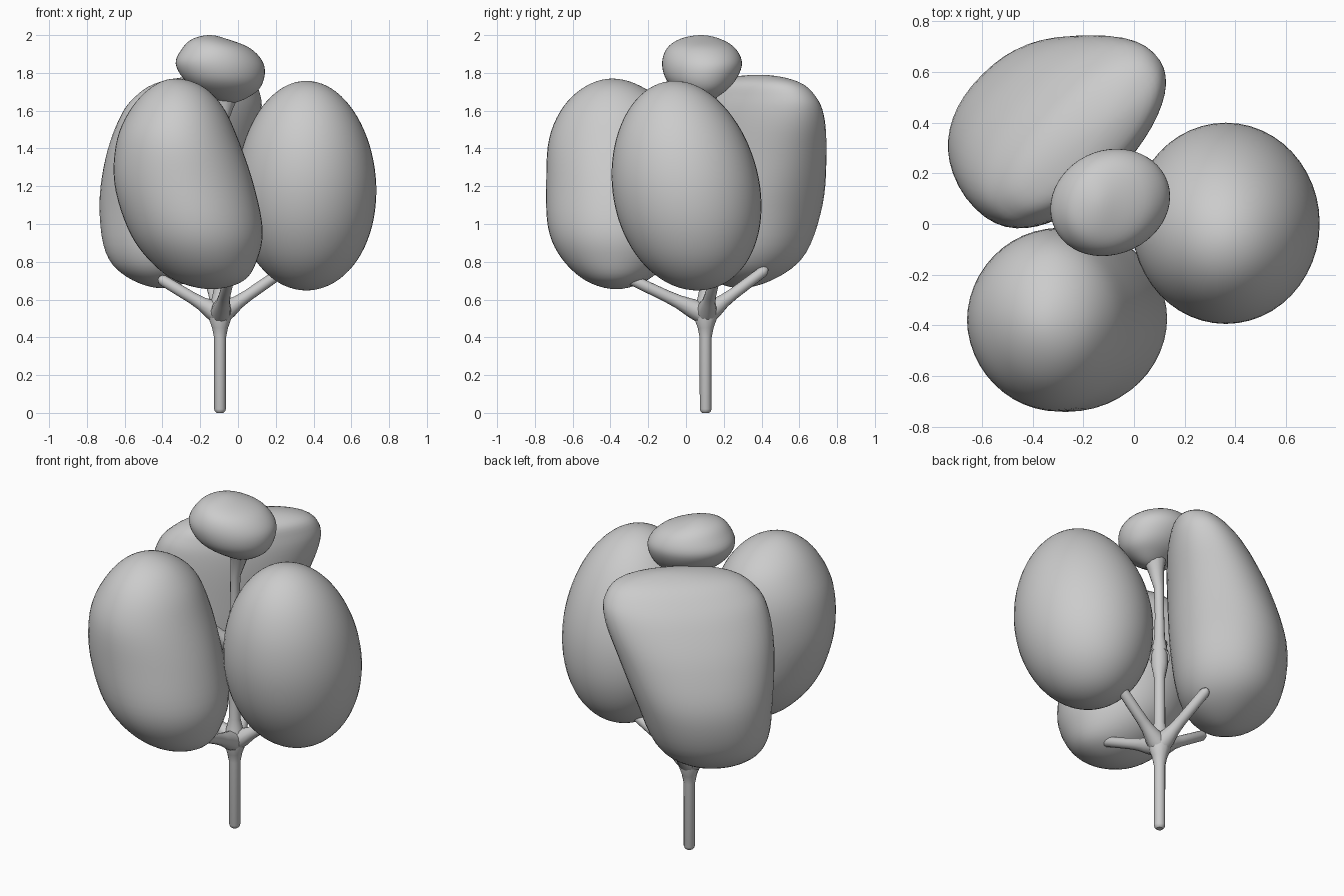
import bpy, bmesh
from math import sin, cos, pi, radians

if "Cube" in bpy.data.objects:
    bpy.data.objects.remove(bpy.data.objects["Cube"])


def spow(v, e):
    return abs(v) ** e * (1 if v >= 0 else -1)


def smooth(p0, p1, p2, p3, t):
    return [0.5 * (2 * b + (c - a) * t + (2 * a - 5 * b + 4 * c - d) * t * t
                   + (3 * b - a - 3 * c + d) * t ** 3)
            for a, b, c, d in zip(p0, p1, p2, p3)]


def foliage(name, sections, turn=0.0, power=2.0, skew=0.0, steps=5, sides=48):
    """Rounded lump lofted through (z, u_low, u_high, v_low, v_high)."""
    def flip(s):
        return (s[0], s[2], s[1], s[4], s[3])
    pts = [flip(sections[1])] + list(sections) + [flip(sections[-2])]
    rows = []
    for i in range(1, len(pts) - 2):
        for k in range(steps):
            rows.append(smooth(*pts[i - 1:i + 3], k / steps))
    rows.append(sections[-1])
    bm = bmesh.new()
    ca, sa = cos(turn), sin(turn)

    def vert(u, v, z):
        return bm.verts.new((u * ca - v * sa, u * sa + v * ca, z))

    bottom = vert(rows[0][1], rows[0][3], rows[0][0])
    top = vert(rows[-1][1], rows[-1][3], rows[-1][0])
    rings = []
    for z, u0, u1, v0, v1 in rows[1:-1]:
        ring = []
        for j in range(sides):
            a = 2 * pi * j / sides
            du = (u1 - u0) / 2 * spow(cos(a), 2 / power)
            dv = (v1 - v0) / 2 * spow(sin(a), 2 / power) + skew * du
            ring.append(vert((u0 + u1) / 2 + du, (v0 + v1) / 2 + dv, z))
        rings.append(ring)
    for j in range(sides):
        n = (j + 1) % sides
        bm.faces.new((bottom, rings[0][n], rings[0][j]))
        bm.faces.new((top, rings[-1][j], rings[-1][n]))
        for a, b in zip(rings, rings[1:]):
            bm.faces.new((a[j], a[n], b[n], b[j]))
    bmesh.ops.recalc_face_normals(bm, faces=bm.faces)
    me = bpy.data.meshes.new(name)
    bm.to_mesh(me)
    bm.free()
    me.shade_smooth()
    ob = bpy.data.objects.new(name, me)
    bpy.context.collection.objects.link(ob)
    return ob


def egg(cx, cy, cz, rx, ry, rz, lean_y=0, taper=0, n=8):
    """Sections of a leaning egg, narrower at the top with taper."""
    out = []
    for i in range(n + 1):
        a = pi * i / n
        w = -cos(a)
        f = sin(a) * (1 - taper * w) if 0 < i < n else 0
        y = cy + lean_y * w
        out.append((cz + rz * w, cx - rx * f, cx + rx * f, y - ry * f, y + ry * f))
    return out


def limb(name, points):
    """Round tube through (x, y, z, radius)."""
    cu = bpy.data.curves.new(name, 'CURVE')
    cu.dimensions = '3D'
    cu.bevel_depth = 1.0
    cu.bevel_resolution = 4
    cu.use_fill_caps = True
    sp = cu.splines.new('POLY')
    sp.points.add(len(points) - 1)
    for p, (x, y, z, r) in zip(sp.points, points):
        p.co = (x, y, z, 1)
        p.radius = r
    sp.use_smooth = True
    ob = bpy.data.objects.new(name, cu)
    bpy.context.collection.objects.link(ob)
    return ob


# Crown lumps
foliage("foliage_right", egg(0.362, 0, 1.203, 0.37, 0.392, 0.555, -0.06, 0.05))
foliage("foliage_front", [
    (0.655, -0.14, -0.14, -0.37, -0.37),
    (0.70, -0.33, 0.03, -0.53, -0.21),
    (0.82, -0.48, 0.105, -0.66, -0.08),
    (0.98, -0.585, 0.13, -0.73, -0.02),
    (1.22, -0.655, 0.08, -0.74, -0.015),
    (1.45, -0.64, 0.0, -0.725, -0.03),
    (1.62, -0.56, -0.08, -0.65, -0.10),
    (1.73, -0.45, -0.19, -0.53, -0.24),
    (1.77, -0.33, -0.33, -0.39, -0.39)], power=1.95)
foliage("foliage_back", [
    (0.66, -0.08, -0.08, 0.49, 0.49),
    (0.72, -0.27, 0.13, 0.33, 0.66),
    (0.85, -0.36, 0.27, 0.24, 0.79),
    (1.10, -0.385, 0.37, 0.20, 0.84),
    (1.35, -0.40, 0.46, 0.19, 0.78),
    (1.55, -0.38, 0.525, 0.19, 0.685),
    (1.67, -0.32, 0.52, 0.205, 0.60),
    (1.755, -0.17, 0.43, 0.24, 0.50),
    (1.79, 0.19, 0.19, 0.36, 0.36)], turn=radians(45), power=2.2)
foliage("foliage_top", [
    (1.64, -0.04, -0.04, 0.09, 0.09),
    (1.69, -0.18, 0.085, -0.02, 0.19),
    (1.76, -0.28, 0.135, -0.10, 0.26),
    (1.85, -0.33, 0.135, -0.125, 0.295),
    (1.93, -0.295, 0.065, -0.10, 0.26),
    (1.98, -0.24, -0.06, -0.03, 0.18),
    (2.00, -0.15, -0.15, 0.08, 0.08)], skew=0.11)

# Trunk with flares at the forks
X, Y = -0.095, 0.104
limb("trunk", [(X, Y, 0, 0.018), (X, Y, 0.008, 0.027), (X, Y, 0.02, 0.031),
               (X, Y, 0.40, 0.032), (X, Y, 0.45, 0.042), (X, Y, 0.50, 0.06),
               (X, Y, 0.55, 0.06), (X, Y, 0.60, 0.045), (X, Y, 0.66, 0.032),
               (X, Y, 0.95, 0.031), (X, Y, 1.03, 0.046), (X, Y, 1.12, 0.045),
               (X, Y, 1.2, 0.03), (X, Y, 1.34, 0.026), (-0.09, Y, 1.52, 0.028),
               (-0.07, Y, 1.62, 0.045), (-0.06, Y, 1.7, 0.07)])

# Branches, thick at the fork and rounded at the tip
tips = {"right": (0.23, 0.16, 0.745, 0.52), "left": (-0.42, 0.1, 0.715, 0.52),
        "front": (-0.04, -0.37, 0.745, 0.52), "back": (-0.165, 0.43, 0.765, 0.52),
        "upper": (-0.29, -0.1, 1.36, 1.08)}
for side, (x, y, z, z0) in tips.items():
    pts = [(X + (x - X) * t, Y + (y - Y) * t, z0 + (z - z0) * t, r)
           for t, r in ((0, 0.058), (0.15, 0.05), (0.3, 0.036), (0.45, 0.031),
                        (0.93, 0.029), (0.97, 0.023), (1, 0.01))]
    limb("branch_" + side, pts)
